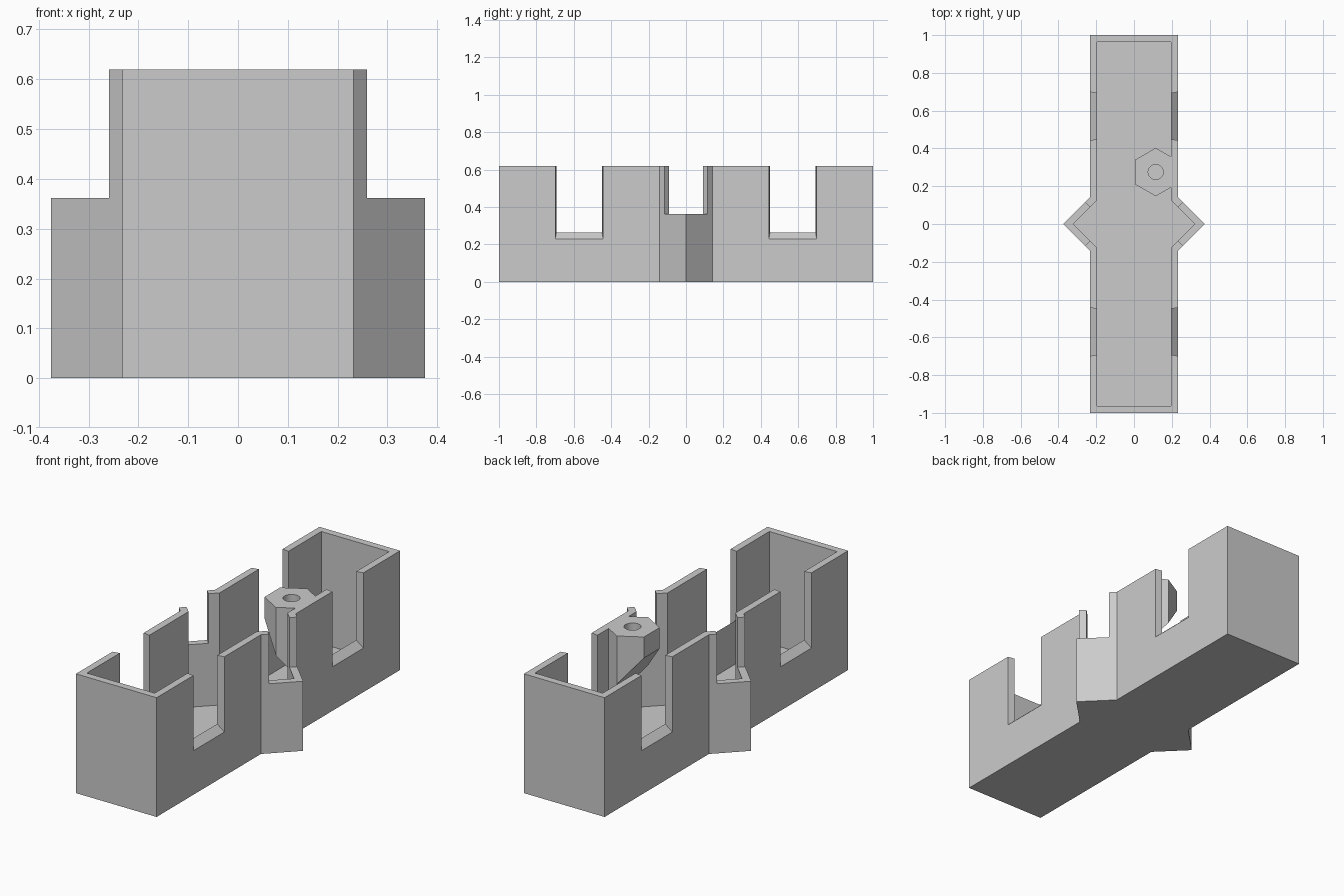
import bpy, bmesh, math
from mathutils import Vector

default = bpy.data.objects.get("Cube")
if default:
    bpy.data.objects.remove(default, do_unlink=True)

HEIGHT, WALL = 0.62, 0.037
HALF_W, HALF_L, TIP = 0.232, 1.0, 0.375

grey = bpy.data.materials.new("plain grey")
grey.use_nodes = True
grey.diffuse_color = (0.6, 0.6, 0.6, 1)
grey.node_tree.nodes["Principled BSDF"].inputs["Base Color"].default_value = (0.6, 0.6, 0.6, 1)


def make_object(name, bm):
    bmesh.ops.recalc_face_normals(bm, faces=bm.faces[:])
    mesh = bpy.data.meshes.new(name)
    bm.to_mesh(mesh)
    bm.free()
    mesh.materials.append(grey)
    obj = bpy.data.objects.new(name, mesh)
    bpy.context.collection.objects.link(obj)
    return obj


def prism(name, outline, low, high):
    bm = bmesh.new()
    face = bm.faces.new([bm.verts.new((x, y, low)) for x, y in outline])
    top = bmesh.ops.extrude_face_region(bm, geom=[face])["geom"]
    verts = [v for v in top if isinstance(v, bmesh.types.BMVert)]
    bmesh.ops.translate(bm, verts=verts, vec=(0, 0, high - low))
    return make_object(name, bm)


def hull(name, points):
    bm = bmesh.new()
    verts = [bm.verts.new(p) for p in points]
    bmesh.ops.convex_hull(bm, input=verts)
    return make_object(name, bm)


def combine(target, tool, operation):
    mod = target.modifiers.new("combine", 'BOOLEAN')
    mod.object, mod.operation, mod.solver = tool, operation, 'EXACT'
    bpy.context.view_layer.objects.active = target
    bpy.ops.object.modifier_apply(modifier=mod.name)
    bpy.data.objects.remove(tool, do_unlink=True)


def ngon(cx, cy, radius, sides, turn=0.0):
    angles = [turn + math.tau * i / sides for i in range(sides)]
    return [(cx + radius * math.cos(a), cy + radius * math.sin(a)) for a in angles]


def tray_outline(w, l, tip):
    # Long rectangle with a pointed bay on each side
    b = tip - w
    return [(-w, -l), (w, -l), (w, -b), (tip, 0), (w, b),
            (w, l), (-w, l), (-w, b), (-tip, 0), (-w, -b)]


# Hollow tray with an open top
tray = prism("tray", tray_outline(HALF_W, HALF_L, TIP), 0, HEIGHT)
inner_tip = TIP - WALL * math.sqrt(2)
cavity = prism("cavity", tray_outline(HALF_W - WALL, HALF_L - WALL, inner_tip), WALL, 1)
combine(tray, cavity, 'DIFFERENCE')

# Side windows with outward sloping sills, and lowered bay tips
for sx in (-1, 1):
    for sy in (-1, 1):
        points = []
        for x, z, trim in ((0.252, 0.21, -0.003), (0.172, 0.285, 0.01)):
            for y in (0.443 + trim, 0.699 - trim):
                points += [(sx * x, sy * y, z), (sx * x, sy * y, 1)]
        combine(tray, hull("window", points), 'DIFFERENCE')
    notch = prism("notch", [(sx * 0.143, 0), (sx * 0.443, 0.3), (sx * 0.443, -0.3)], 0.362, 1)
    combine(tray, notch, 'DIFFERENCE')

# Hexagonal screw boss, its underside sloping down to the side wall
boss = prism("boss", ngon(0.115, 0.275, 0.128, 6, math.pi / 6), 0.1, HEIGHT)
bm = bmesh.new()
bm.from_mesh(boss.data)
cuts = [((0.21, 0, 0), (1, 0, 0)), ((0.005, 0, 0.51), (-1.27, 0, -1))]
for point, normal in cuts:
    cut = bmesh.ops.bisect_plane(bm, geom=bm.verts[:] + bm.edges[:] + bm.faces[:],
                                 plane_co=point, plane_no=Vector(normal).normalized(),
                                 clear_outer=True)
    edges = [e for e in cut["geom_cut"] if isinstance(e, bmesh.types.BMEdge)]
    bmesh.ops.holes_fill(bm, edges=edges, sides=0)
bmesh.ops.recalc_face_normals(bm, faces=bm.faces[:])
bm.to_mesh(boss.data)
bm.free()
combine(tray, boss, 'UNION')

# Screw hole
combine(tray, prism("hole", ngon(0.115, 0.275, 0.04, 32), 0.46, 1), 'DIFFERENCE')

bpy.ops.object.select_all(action='DESELECT')
tray.select_set(True)
bpy.context.view_layer.objects.active = tray
bpy.ops.object.shade_smooth_by_angle(angle=math.radians(30))
